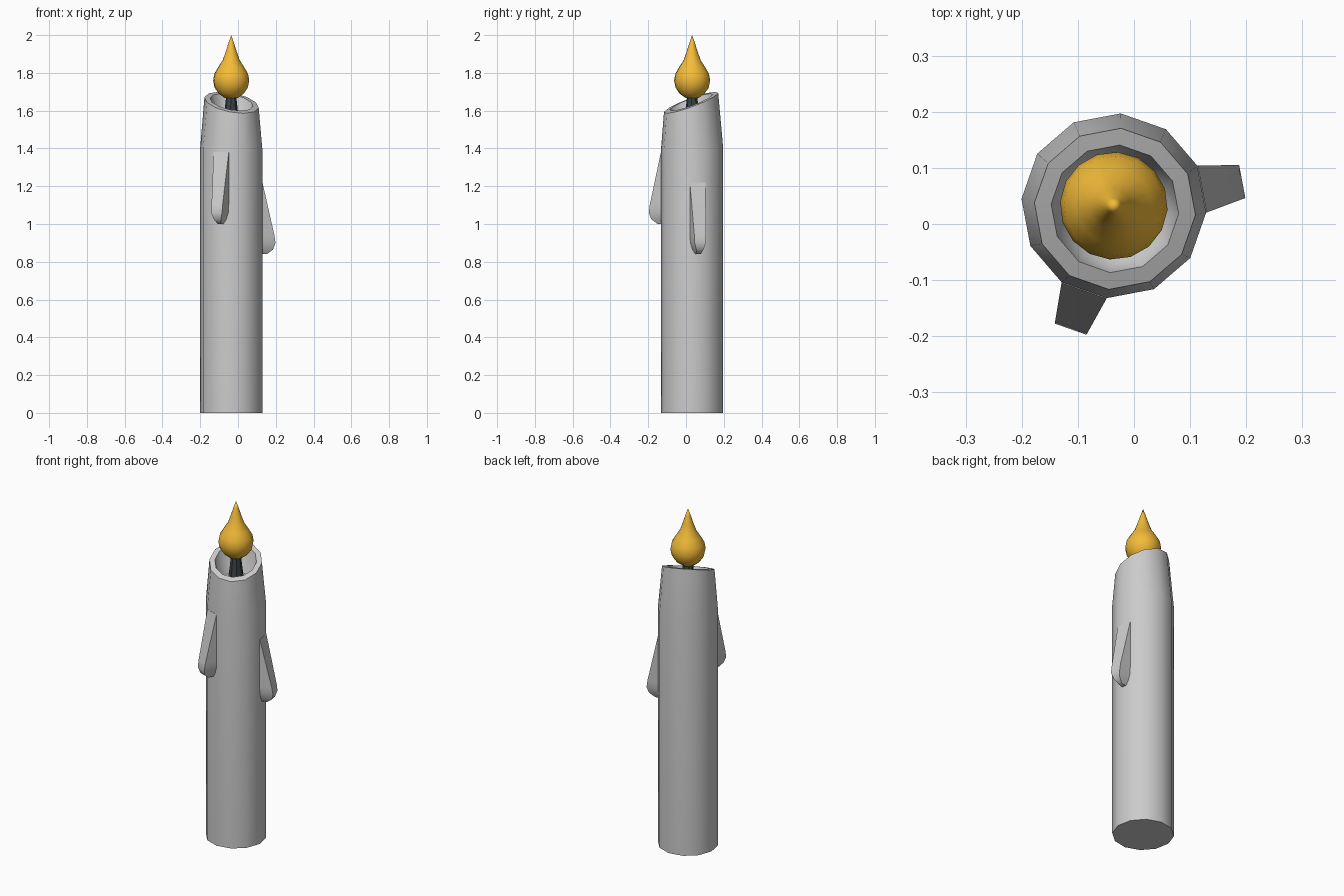
import bpy, bmesh
from math import cos, sin, radians

if "Cube" in bpy.data.objects:
    bpy.data.objects.remove(bpy.data.objects["Cube"])

CX, CY = -0.036, 0.0325      # candle axis
PHASE = -4.3                 # rotation of the 12-sided body
APOTHEM = 0.1595             # distance from axis to a body face


def material(name, rgb):
    m = bpy.data.materials.new(name)
    m.diffuse_color = (*rgb, 1)
    m.use_nodes = True
    m.node_tree.nodes["Principled BSDF"].inputs["Base Color"].default_value = m.diffuse_color
    return m


def loft(name, rings, mat=None, angle=40):
    """Skin a list of equal-length rings; single-point rings close to a tip."""
    bm = bmesh.new()
    rows = [[bm.verts.new(p) for p in r] for r in rings]
    for a, b in zip(rows, rows[1:]):
        n = max(len(a), len(b))
        for i in range(n):
            j = (i + 1) % n
            quad = [a[i % len(a)], a[j % len(a)], b[j % len(b)], b[i % len(b)]]
            bm.faces.new(list(dict.fromkeys(quad)))
    for row in (rows[0], rows[-1]):
        if len(row) > 2:
            bm.faces.new(row)
    bmesh.ops.recalc_face_normals(bm, faces=bm.faces)
    me = bpy.data.meshes.new(name)
    bm.to_mesh(me)
    bm.free()
    me.shade_smooth()
    me.set_sharp_from_angle(angle=radians(angle))
    ob = bpy.data.objects.new(name, me)
    bpy.context.collection.objects.link(ob)
    if mat:
        me.materials.append(mat)
    return ob


def ring(r, z, n=12, slant=0.0, cx=CX, cy=CY):
    """Polygon ring around the axis, optionally tilted like the melted top."""
    if r == 0:
        return [(cx, cy, z)]
    pts = []
    for i in range(n):
        t = radians(PHASE + 360 * i / n)
        dx, dy = r * cos(t), r * sin(t)
        pts.append((cx + dx, cy + dy, z + slant * (0.36 * dy - 0.17 * dx)))
    return pts


# Wax body with slanted rim and melted hollow
TX, TY = -0.034, 0.027
loft("candle_body", [
    ring(0.165, 0), ring(0.165, 1.40),
    ring(0.144, 1.643, slant=1, cx=TX, cy=TY),
    ring(0.114, 1.645, slant=1, cx=TX, cy=TY),
    ring(0.100, 1.59, slant=0.8, cx=TX, cy=TY),
    ring(0.065, 1.54, slant=0.3), ring(0, 1.53)])


# Wax drips: one body face pulled outwards and rounded off at the bottom
def drip(name, direction, top):
    t = radians(direction)
    nx, ny = cos(t), sin(t)
    rings = []
    # (drop below top, outer distance, outer half width, inner half width)
    for dz, d, wo, wi in ((0, APOTHEM + 0.001, 0.0425, 0.0427),
                          (0.28, 0.227, 0.031, 0.0427),
                          (0.32, 0.233, 0.030, 0.040),
                          (0.355, 0.222, 0.020, 0.029),
                          (0.38, 0.190, 0.010, 0.013)):
        rings.append([(CX + nx * a - ny * s, CY + ny * a + nx * s, top - dz)
                      for a, s in ((APOTHEM - 0.004, -wi), (d, -wo),
                                   (d, wo), (APOTHEM - 0.004, wi))])
    loft(name, rings)


drip("front_drip", PHASE - 105, 1.38)
drip("side_drip", PHASE + 15, 1.22)

# Wick
loft("wick", [ring(0.045, 1.52, 8), ring(0.034, 1.61, 8), ring(0.024, 1.70, 8)],
     material("wick_dark", (0.04, 0.055, 0.06)))

# Teardrop flame
profile = [(0, 1.66), (0.036, 1.668), (0.066, 1.69), (0.088, 1.722), (0.096, 1.76),
           (0.089, 1.796), (0.068, 1.832), (0.045, 1.868), (0.030, 1.91),
           (0.014, 1.96), (0, 2.0)]
loft("flame", [ring(r, z, 16) for r, z in profile],
     material("flame_orange", (0.9, 0.5, 0.04)), 60)
